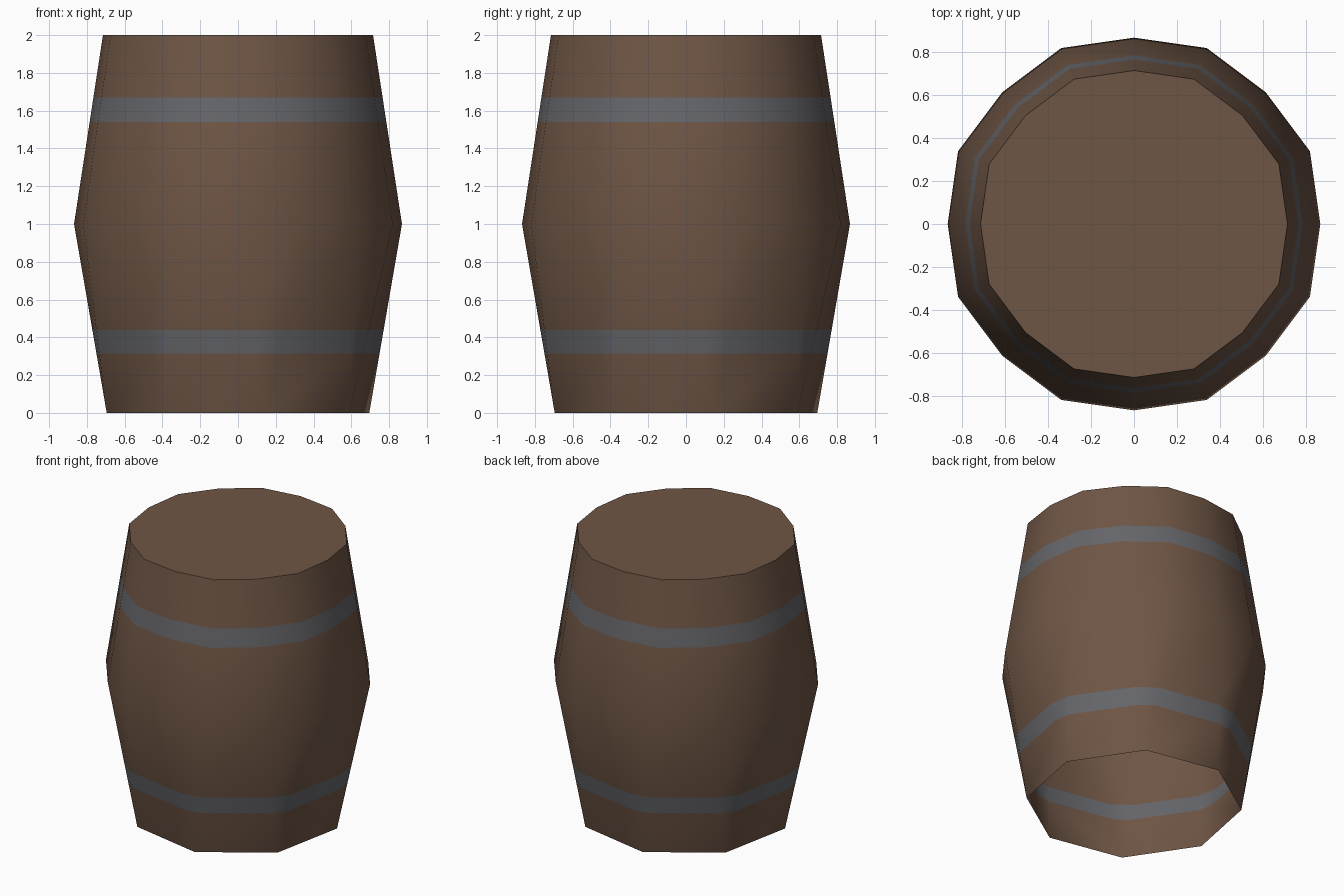
import bpy, bmesh
from math import sin, cos, tau
from mathutils import Vector

if "Cube" in bpy.data.objects:
    bpy.data.objects.remove(bpy.data.objects["Cube"])

SIDES = 16


def material(name, rgb):
    m = bpy.data.materials.new(name)
    m.diffuse_color = (*rgb, 1)
    m.use_nodes = True
    m.node_tree.nodes["Principled BSDF"].inputs["Base Color"].default_value = m.diffuse_color
    return m


def ring(r, z):
    # alternate corners stand out slightly
    return [Vector((r * k * cos(i * tau / SIDES), r * k * sin(i * tau / SIDES), z))
            for i in range(SIDES) for k in [1.022 if i % 2 else 1.0]]


top, belly, base = ring(0.715, 2), ring(0.868, 1), ring(0.715, 0)
# at the foot each pair of corners merges, giving an eight-sided opening
foot = [(base[i - i % 2] + base[i - i % 2 + 1]) / 2 for i in range(SIDES)]

# heights of rings, with band edges cut into the wall
heights = [0, 0.315, 0.44, 1, 1.54, 1.67, 2]
bands = {1, 4}

bm = bmesh.new()
rows = []
for z in heights:
    a, b, t = (foot, belly, z) if z <= 1 else (belly, top, z - 1)
    if z == 0:
        corners = [bm.verts.new(foot[i]) for i in range(0, SIDES, 2)]
        rows.append([corners[i // 2] for i in range(SIDES)])
    else:
        rows.append([bm.verts.new(p.lerp(q, t)) for p, q in zip(a, b)])

# curved wall: quads, with triangles where foot corners merge
for k in range(len(rows) - 1):
    for i in range(SIDES):
        j = (i + 1) % SIDES
        quad = [rows[k][i], rows[k][j], rows[k + 1][j], rows[k + 1][i]]
        f = bm.faces.new(list(dict.fromkeys(quad)))
        f.material_index = 1 if k in bands else 0
        f.smooth = True

# flat lid with a crisp rim, the underside stays open
lid = bm.faces.new(rows[-1])
for e in lid.edges:
    e.smooth = False

mesh = bpy.data.meshes.new("barrel")
bm.to_mesh(mesh)
bm.free()
mesh.materials.append(material("brown wood", (0.158, 0.092, 0.060)))
mesh.materials.append(material("grey iron", (0.130, 0.132, 0.143)))
bpy.context.collection.objects.link(bpy.data.objects.new("barrel", mesh))
